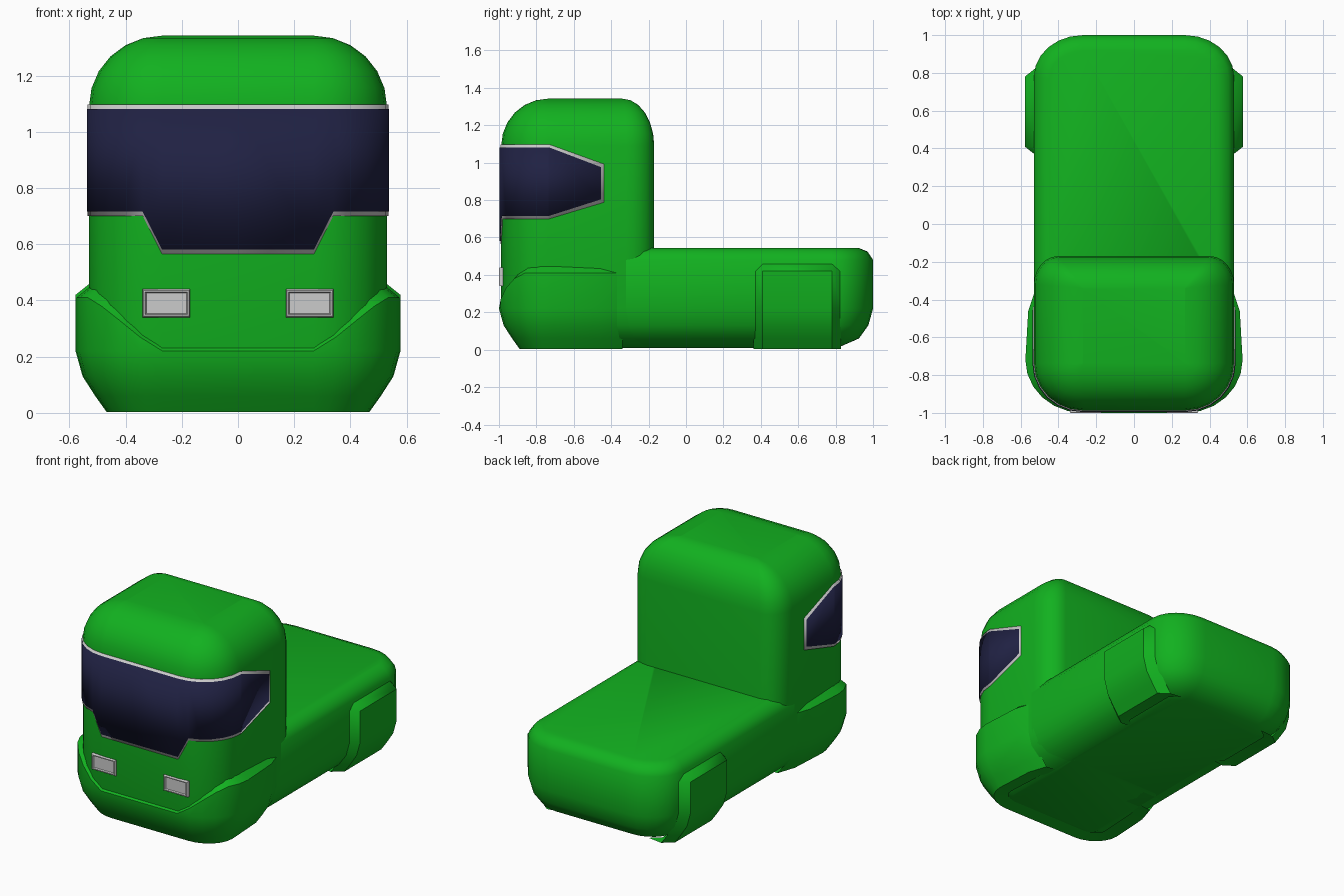
import bpy, bmesh, math

if "Cube" in bpy.data.objects:
    bpy.data.objects.remove(bpy.data.objects["Cube"])


def material(name, rgb):
    m = bpy.data.materials.new(name)
    m.diffuse_color = (*rgb, 1)
    m.use_nodes = True
    m.node_tree.nodes["Principled BSDF"].inputs["Base Color"].default_value = m.diffuse_color
    return m


green = material("green_paint", (0.006, 0.44, 0.014))
navy = material("dark_glass", (0.014, 0.015, 0.055))
SEG = 6


def grid(name, rows, mat=None, cyclic=False, caps=False, mirror=False, thick=0, angle=40):
    """Skin rows of points into a surface."""
    bm = bmesh.new()
    vs = [[bm.verts.new(p) for p in r] for r in rows]
    n = len(rows[0])
    for a, b in zip(vs, vs[1:]):
        for j in range(n if cyclic else n - 1):
            k = (j + 1) % n
            bm.faces.new((a[j], a[k], b[k], b[j]))
    if caps:
        bm.faces.new(vs[0])
        bm.faces.new(vs[-1])
    bmesh.ops.remove_doubles(bm, verts=bm.verts, dist=0.0005)
    bmesh.ops.recalc_face_normals(bm, faces=bm.faces)
    # open skins must face away from the middle of the truck
    if not caps and sum(f.normal.x * f.calc_area() for f in bm.faces) < 0:
        bmesh.ops.reverse_faces(bm, faces=bm.faces)
    me = bpy.data.meshes.new(name)
    bm.to_mesh(me)
    bm.free()
    ob = bpy.data.objects.new(name, me)
    bpy.context.collection.objects.link(ob)
    if mat:
        me.materials.append(mat)
    bpy.ops.object.select_all(action='DESELECT')
    ob.select_set(True)
    bpy.context.view_layer.objects.active = ob
    bpy.ops.object.shade_smooth_by_angle(angle=math.radians(angle))
    if mirror:
        ob.modifiers.new("mirror", 'MIRROR')
    if thick:
        s = ob.modifiers.new("thickness", 'SOLIDIFY')
        s.thickness, s.offset = thick, -1
    return ob


def ring(z, hw, y0, y1, front, back):
    """Rounded rectangle with elliptical corners (rx, ry) at front and back."""
    pts = []
    for sx, sy, (rx, ry), start in ((1, 1, back, 0), (-1, 1, back, 90),
                                    (-1, -1, front, 180), (1, -1, front, 270)):
        cx, cy = sx * (hw - rx), (y1 - ry if sy > 0 else y0 + ry)
        for k in range(SEG + 1):
            a = math.radians(start + 90 * k / SEG)
            pts.append((cx + rx * math.cos(a), cy + ry * math.sin(a), z))
    return pts


def shell(name, y0, y1, hw, front, back, profile):
    """Stack rings; profile rows are (z, side inset, front inset, back inset)."""
    rows = []
    for z, s, f, b in profile:
        t = 1 - s / 0.262
        rows.append(ring(z, hw - s, y0 + f, y1 - b,
                         [r * t for r in front], [r * t for r in back]))
    # rings keep their corner vertices apart, so no merging collapses the caps
    return grid(name, rows, green, cyclic=True, caps=True)


# Cab with domed roof
under = [(0.01, 0.19), (0.06, 0.075), (0.13, 0.025), (0.22, 0)]
cab = [(z, i, i, 0) for z, i in under]
for k in range(SEG + 1):
    a = math.radians(90 * k / SEG)
    i = 1 - math.cos(a)
    cab.append((1.09 + 0.252 * math.sin(a), 0.26 * i, 0.25 * i, 0.17 * i))
shell("cab", -0.988, -0.17, 0.53, (0.26, 0.25), (0.13, 0.15), cab)

# Flat bed
bed = [(z, i, 0, i) for z, i in under] + [(0.48, 0, 0, 0), (0.525, 0.03, 0, 0.03), (0.545, 0.08, 0, 0.08)]
shell("flat_bed", -0.36, 1.0, 0.53, (0.02, 0.02), (0.26, 0.22), bed)


def fender(name, path):
    """Columns at (x, y, nx, ny, top z), swept along the path, mirrored."""
    rows = []
    for x, y, nx, ny, top in path:
        col = [(top + 0.04, 0.05), (top, 0), (0.22, 0), (0.13, 0.025),
               (0.06, 0.07), (0.004, 0.11), (0.012, 0.2)]
        rows.append([(x - nx * i, y - ny * i, z) for z, i in col])
    grid(name, rows, green, mirror=True)


# Front fenders joined by the bumper
path = [(0.52, -0.34, 1, 0, 0.41), (0.56, -0.46, 1, 0, 0.41)]
tops = [0.41, 0.41, 0.41, 0.38, 0.33, 0.27, 0.221]
for k, top in enumerate(tops):
    a = math.radians(90 * k / SEG)
    c, s = math.cos(a), math.sin(a)
    path.append((0.27 + 0.305 * c, -0.72 - 0.28 * s, c, -s, top))
path.append((0, -1.0, 0, -1, 0.221))
fender("front_fenders", path)

# Rear fenders
fender("rear_fenders", [(0.515, 0.36, 1, 0, 0.42), (0.578, 0.41, 1, 0, 0.42),
                        (0.578, 0.78, 1, 0, 0.42), (0.515, 0.83, 1, 0, 0.42)])


def windscreen(name, out, grow, mat):
    """Wrap-around band following the front of the cab."""
    cols = [(0.53 + out, -0.45 + grow, 0.80 - grow, 0.98 + grow),
            (0.53 + out, -0.73, 0.712 - grow, 1.085 + grow)]
    for k in range(SEG + 1):
        a = math.radians(90 * k / SEG)
        cols.append((0.27 + (0.26 + out) * math.cos(a), -0.738 - (0.25 + out) * math.sin(a),
                     (0.577 if k == SEG else 0.712) - grow, 1.085 + grow))
    cols.append((0, -0.988 - out, 0.577 - grow, 1.085 + grow))
    rows = [[(x, y, lo), (x, y, hi)] for x, y, lo, hi in cols]
    grid(name, rows, mat, mirror=True, thick=0.012)


windscreen("windscreen_trim", 0.005, 0.012, None)
windscreen("windscreen_glass", 0.008, -0.004, navy)


# Headlights: recessed lens inside a frame
def rect(e, y):
    return [(0.17 + e, y, 0.34 + e), (0.34 - e, y, 0.34 + e),
            (0.34 - e, y, 0.44 - e), (0.17 + e, y, 0.44 - e)]


grid("headlights", [rect(0, -0.95), rect(0, -0.994), rect(0.004, -1.0), rect(0.010, -1.0), rect(0.014, -0.992)],
     cyclic=True, caps=True, mirror=True, angle=20)
